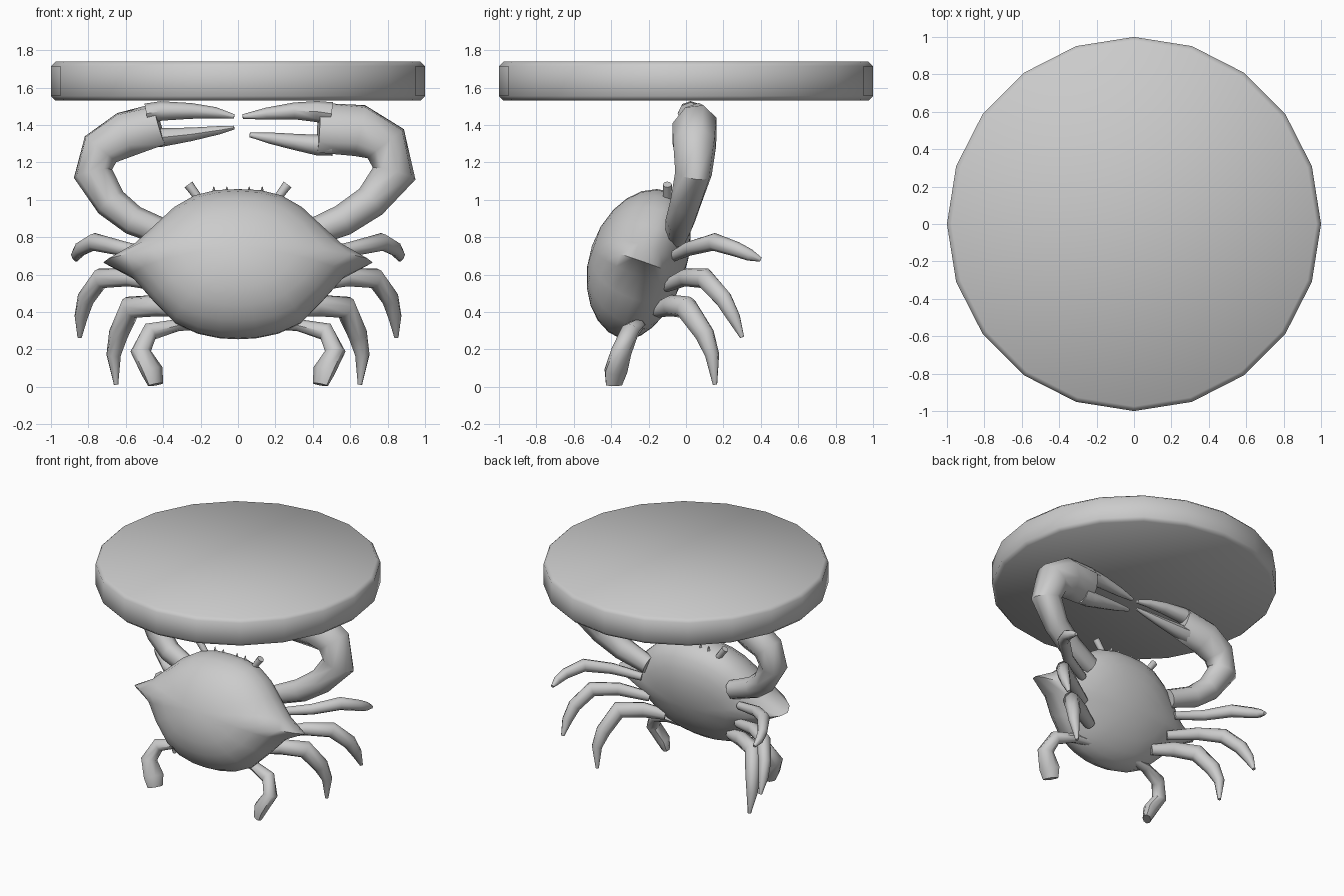
import bpy, bmesh, math
from mathutils import Vector

grey = bpy.data.materials.new("plain grey")
grey.diffuse_color = (0.6, 0.6, 0.6, 1)


def finish(name, bm, angle=50):
    bmesh.ops.recalc_face_normals(bm, faces=bm.faces[:])
    me = bpy.data.meshes.new(name)
    bm.to_mesh(me)
    bm.free()
    me.materials.append(grey)
    for p in me.polygons:
        p.use_smooth = True
    me.set_sharp_from_angle(angle=math.radians(angle))
    ob = bpy.data.objects.new(name, me)
    bpy.context.collection.objects.link(ob)
    return ob


def bridge(bm, a, b):
    n = len(a)
    for i in range(n):
        bm.faces.new((a[i], a[(i + 1) % n], b[(i + 1) % n], b[i]))


def tube(name, path, sides=8):
    """Loft along points (x, y, z, in-plane radius, depth radius)."""
    bm = bmesh.new()
    pts = [Vector(p[:3]) for p in path]
    normal, prev = None, None
    for i, p in enumerate(path):
        t = (pts[min(i + 1, len(pts) - 1)] - pts[max(i - 1, 0)]).normalized()
        if normal is None:
            normal = t.cross(Vector((0, 1, 0)))
        normal = (normal - t * normal.dot(t)).normalized()
        side = t.cross(normal)
        ring = []
        for k in range(sides):
            a = math.tau * k / sides
            ring.append(bm.verts.new(pts[i] + normal * p[3] * math.cos(a) + side * p[4] * math.sin(a)))
        if prev:
            bridge(bm, prev, ring)
        else:
            bm.faces.new(ring)
        prev = ring
    bm.faces.new(prev)
    return finish(name, bm)


# Round top with a narrow chamfer
bm = bmesh.new()
rings = []
for z, r in ((1.53, 0.975), (1.555, 1.0), (1.715, 1.0), (1.74, 0.975)):
    rings.append([bm.verts.new((r * math.cos(math.tau * k / 20), r * math.sin(math.tau * k / 20), z))
                  for k in range(20)])
for a, b in zip(rings, rings[1:]):
    bridge(bm, a, b)
bm.faces.new(rings[0])
bm.faces.new(rings[-1])
finish("table_top", bm)

# Shell: pointed rim in a tilted plane, domed to the front and back
half = [(0, 1.045), (0.12, 1.04), (0.24, 1.01), (0.35, 0.945), (0.45, 0.85), (0.57, 0.745),
        (0.72, 0.665), (0.57, 0.59), (0.46, 0.47), (0.34, 0.345), (0.22, 0.29), (0.1, 0.265), (0, 0.26)]
rim = half + [(-x, z) for x, z in half[-2:0:-1]]
CZ = 0.655
tilt_normal = Vector((0, -0.94, 0.33))


def rim_y(z):
    return -0.09 - (1.04 - z) * 0.34


def shell_ring(bm, s, depth):
    ring = []
    w = s ** 3
    for x, z in rim:
        a = math.atan2((z - CZ) / 0.39, x / 0.58)
        px = (x * w + 0.58 * math.cos(a) * (1 - w)) * s
        pz = CZ + ((z - CZ) * w + 0.39 * math.sin(a) * (1 - w)) * s
        ring.append(bm.verts.new(Vector((px, rim_y(pz), pz)) + tilt_normal * depth))
    return ring


bm = bmesh.new()
edge = shell_ring(bm, 1, 0)
for depth in (0.30, -0.22):
    prev = edge
    for deg in (13, 28, 43, 58, 74):
        a = math.radians(deg)
        ring = shell_ring(bm, math.cos(a), depth * math.sin(a))
        bridge(bm, prev, ring)
        prev = ring
    tip = bm.verts.new(Vector((0, rim_y(CZ), CZ)) + tilt_normal * depth)
    for i in range(len(prev)):
        bm.faces.new((prev[i], prev[(i + 1) % len(prev)], tip))
finish("shell", bm, 60)

# Claws: the right one is larger than the left
tube("right_claw_arm", [
    (0.36, -0.05, 0.81, 0.07, 0.06), (0.56, -0.03, 0.89, 0.085, 0.08), (0.71, 0.0, 0.99, 0.092, 0.085),
    (0.835, 0.04, 1.14, 0.12, 0.10), (0.79, 0.045, 1.30, 0.13, 0.12), (0.65, 0.045, 1.37, 0.147, 0.125),
    (0.43, 0.025, 1.385, 0.14, 0.08)])
tube("right_upper_pincer", [
    (0.50, 0.025, 1.46, 0.062, 0.07), (0.42, 0.025, 1.472, 0.056, 0.065), (0.30, 0.02, 1.475, 0.045, 0.05),
    (0.15, 0.015, 1.46, 0.032, 0.035), (0.025, 0.01, 1.445, 0.012, 0.015)])
tube("right_lower_pincer", [
    (0.50, 0.025, 1.30, 0.065, 0.07), (0.42, 0.025, 1.293, 0.055, 0.062), (0.30, 0.02, 1.31, 0.043, 0.05),
    (0.17, 0.015, 1.33, 0.03, 0.032), (0.062, 0.01, 1.347, 0.012, 0.015)])
tube("left_claw_arm", [
    (-0.36, -0.05, 0.81, 0.07, 0.06), (-0.56, -0.03, 0.89, 0.08, 0.075), (-0.68, 0.0, 0.985, 0.088, 0.08),
    (-0.775, 0.04, 1.14, 0.107, 0.095), (-0.735, 0.045, 1.27, 0.115, 0.11), (-0.60, 0.045, 1.35, 0.13, 0.115),
    (-0.42, 0.025, 1.405, 0.12, 0.075)])
tube("left_upper_pincer", [
    (-0.49, 0.025, 1.46, 0.055, 0.065), (-0.41, 0.025, 1.475, 0.052, 0.06), (-0.25, 0.02, 1.475, 0.042, 0.045),
    (-0.12, 0.015, 1.465, 0.03, 0.03), (-0.02, 0.01, 1.445, 0.012, 0.015)])
tube("left_lower_pincer", [
    (-0.49, 0.025, 1.33, 0.055, 0.065), (-0.41, 0.025, 1.333, 0.05, 0.058), (-0.25, 0.02, 1.35, 0.036, 0.042),
    (-0.10, 0.015, 1.372, 0.022, 0.025), (-0.02, 0.01, 1.386, 0.01, 0.012)])

# Walking legs, swimming legs and eye stalks, repeated on both sides
paired = {
    "upper_leg": [(0.42, -0.06, 0.70, 0.03, 0.03), (0.62, 0.02, 0.74, 0.04, 0.04), (0.77, 0.15, 0.775, 0.048, 0.045),
                  (0.845, 0.27, 0.735, 0.04, 0.035), (0.865, 0.34, 0.705, 0.032, 0.028),
                  (0.865, 0.40, 0.68, 0.012, 0.012)],
    "middle_leg": [(0.38, -0.10, 0.54, 0.035, 0.035), (0.58, 0.0, 0.585, 0.048, 0.045),
                   (0.735, 0.10, 0.58, 0.056, 0.05), (0.815, 0.20, 0.47, 0.05, 0.045),
                   (0.84, 0.255, 0.37, 0.038, 0.035), (0.847, 0.30, 0.265, 0.012, 0.012)],
    "lower_leg": [(0.28, -0.15, 0.41, 0.04, 0.04), (0.42, -0.08, 0.435, 0.058, 0.05), (0.575, 0.0, 0.425, 0.064, 0.06),
                  (0.64, 0.10, 0.28, 0.055, 0.05), (0.665, 0.14, 0.17, 0.038, 0.04),
                  (0.652, 0.155, 0.012, 0.012, 0.012)],
    "swimming_leg": [(0.20, -0.24, 0.33, 0.025, 0.03), (0.32, -0.26, 0.33, 0.032, 0.04),
                     (0.47, -0.30, 0.295, 0.05, 0.05), (0.52, -0.345, 0.19, 0.058, 0.052),
                     (0.46, -0.375, 0.085, 0.072, 0.05), (0.44, -0.385, 0.012, 0.055, 0.03)],
    "eye_stalk": [(0.205, -0.10, 1.0, 0.022, 0.022), (0.245, -0.10, 1.055, 0.024, 0.024),
                  (0.265, -0.10, 1.082, 0.026, 0.024)],
}
for name, path in paired.items():
    for label, s in (("right", 1), ("left", -1)):
        tube(f"{label}_{name}", [(s * p[0], *p[1:]) for p in path])

# Small teeth along the brow
for i, x in enumerate((-0.13, -0.06, 0.06, 0.13)):
    tube(f"brow_tooth_{i + 1}", [(x * 0.97, -0.095, 1.01, 0.02, 0.02), (x, -0.095, 1.07, 0.002, 0.002)], 4)
